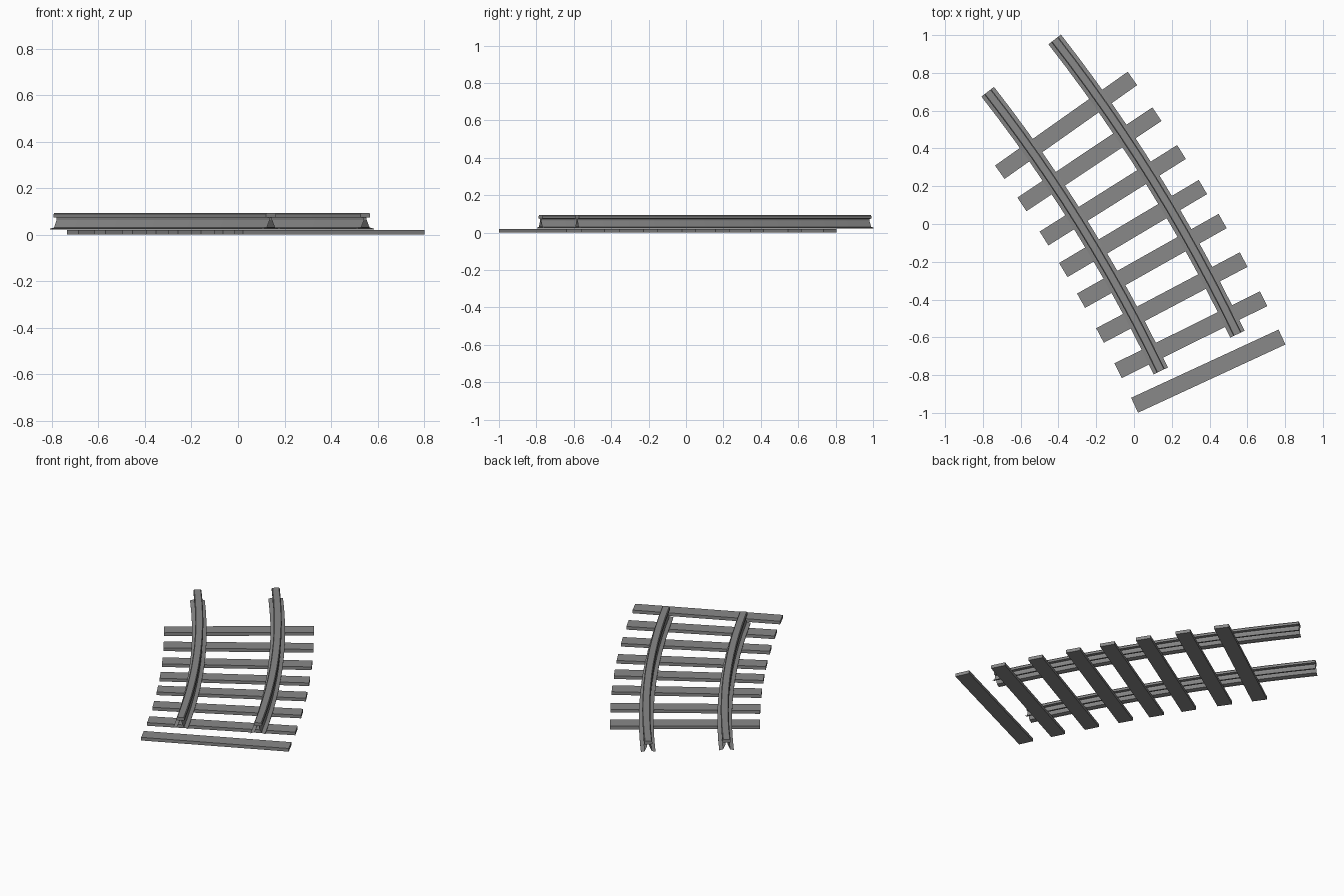
import bpy
import bmesh
from math import sin, cos, radians
from mathutils import Matrix

cube = bpy.data.objects.get("Cube")
if cube:
    bpy.data.objects.remove(cube, do_unlink=True)

# Track curve: every part lies on arcs about this point
CX, CY = -7.118, -4.256


def on_arc(radius, degrees, z=0.0):
    a = radians(degrees)
    return (CX + radius * cos(a), CY + radius * sin(a), z)


def make_material(name, value):
    mat = bpy.data.materials.new(name)
    colour = (value, value, value, 1)
    mat.diffuse_color = colour
    mat.use_nodes = True
    mat.node_tree.nodes["Principled BSDF"].inputs["Base Color"].default_value = colour
    return mat


grey = make_material("track grey", 0.25)


def finish(bm, name):
    mesh = bpy.data.meshes.new(name)
    bm.to_mesh(mesh)
    bm.free()
    mesh.materials.append(grey)
    obj = bpy.data.objects.new(name, mesh)
    bpy.context.collection.objects.link(obj)
    return obj


# Sleepers: flat planks pointing along the arc radius
def sleeper(name, degrees):
    bm = bmesh.new()
    bmesh.ops.create_cube(bm, size=1)
    place = (Matrix.Translation(on_arc(8.277, degrees, 0.01))
             @ Matrix.Rotation(radians(degrees), 4, "Z")
             @ Matrix.Diagonal((0.86, 0.087, 0.02, 1)))
    bm.transform(place)
    finish(bm, name)


for i, angle in enumerate((24.84, 26.32, 27.85, 29.38, 30.75, 32.18, 33.75, 35.26)):
    sleeper(f"sleeper_{i + 1}", angle)

# Rail section: a hollow foot and web, open below, carrying a bevelled head
half = [(0.042, 0.022), (0.042, 0.026), (0.020, 0.031), (0.006, 0.064),
        (0.006, 0.073), (0.023, 0.075), (0.023, 0.088), (0.018, 0.094)]
section = half + [(-x, z) for x, z in reversed(half)]


def rail(name, radius, start=25.6, end=38.0, steps=12):
    bm = bmesh.new()
    rings = []
    for i in range(steps + 1):
        a = start + (end - start) * i / steps
        rings.append([bm.verts.new(on_arc(radius + x, a, z)) for x, z in section])
    for r0, r1 in zip(rings, rings[1:]):
        for j in range(len(section) - 1):
            bm.faces.new((r0[j], r1[j], r1[j + 1], r0[j + 1]))
    # Close the ends of the head
    for ring in (rings[0], rings[-1]):
        bm.faces.new(ring[4:12])
    bmesh.ops.recalc_face_normals(bm, faces=bm.faces)
    finish(bm, name)


rail("left_rail", 8.50)
rail("right_rail", 8.05)
